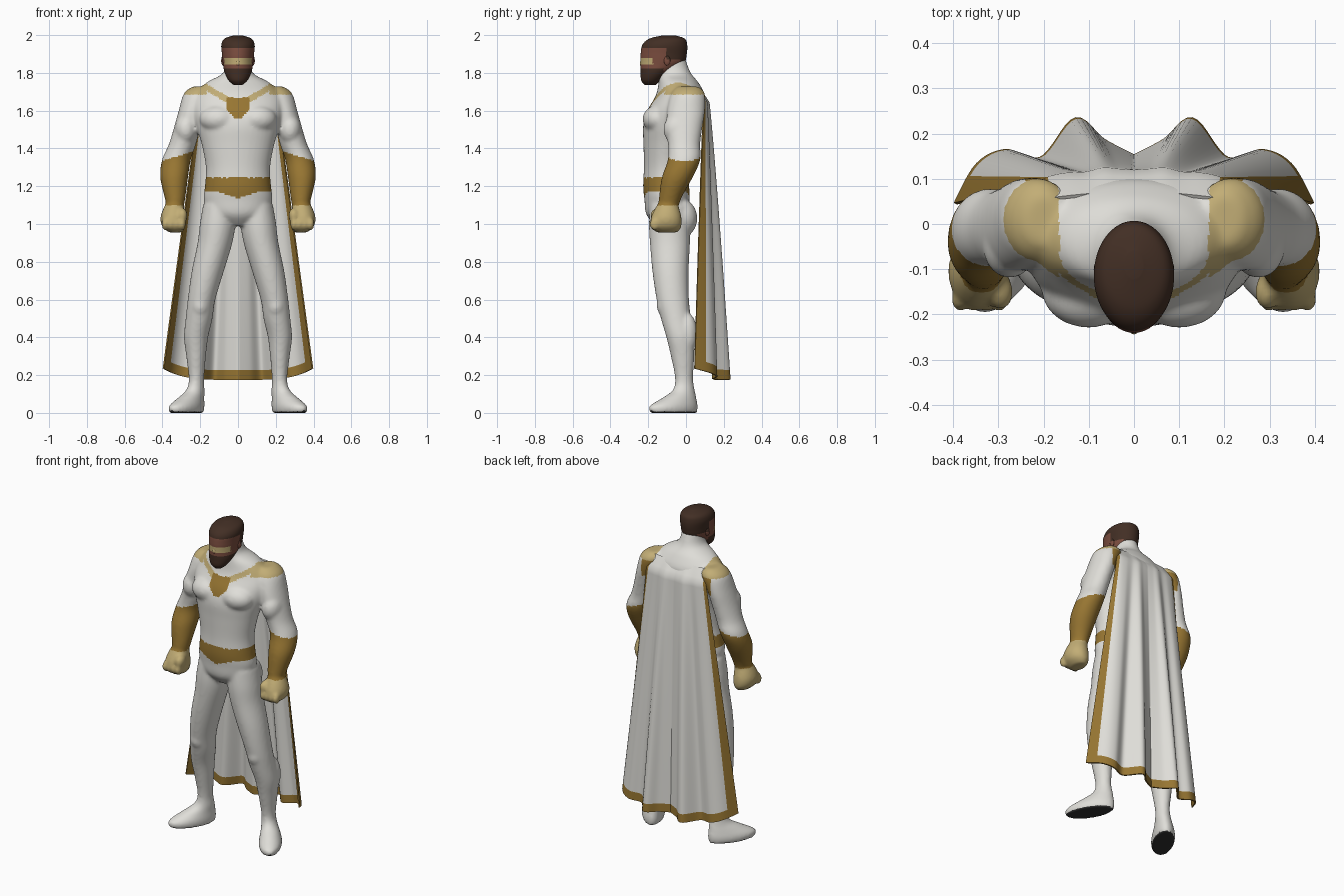
import bpy, bmesh, math
from mathutils import Matrix, Vector

cube = bpy.data.objects.get("Cube")
if cube:
    bpy.data.objects.remove(cube, do_unlink=True)


def material(name, rgb):
    m = bpy.data.materials.new(name)
    m.use_nodes = True
    m.diffuse_color = (*rgb, 1)
    m.node_tree.nodes["Principled BSDF"].inputs["Base Color"].default_value = (*rgb, 1)
    return m


PALETTE = [
    material("white_cloth", (0.74, 0.73, 0.69)),
    material("dark_gold", (0.31, 0.18, 0.032)),
    material("pale_gold", (0.54, 0.42, 0.18)),
    material("skin", (0.20, 0.075, 0.05)),
    material("dark_hair", (0.055, 0.028, 0.018)),
    material("sole_black", (0.03, 0.03, 0.03)),
]
WHITE, GOLD, PALE, SKIN, HAIR, SOLE = range(6)


def spline(keys, steps):
    """Catmull-Rom interpolation through rows of numbers."""
    rows = []
    for i in range(len(keys) - 1):
        a, b, c, d = (keys[max(0, min(len(keys) - 1, i + k))] for k in (-1, 0, 1, 2))
        for s in range(steps):
            t = s / steps
            rows.append([q + 0.5 * t * (r - p + t * (2 * p - 5 * q + 4 * r - w
                         + t * (3 * (q - r) + w - p))) for p, q, r, w in zip(a, b, c, d)])
    return rows + [list(keys[-1])]


def loft(bm, keys, side=1, sides=40, steps=5):
    """Closed skin over ellipses given as x, y, z, half width, half depth, turn."""
    rings = []
    for x, y, z, rx, ry, turn in spline(keys, steps):
        ring = []
        for k in range(sides):
            a = math.tau * k / sides
            u, v = rx * math.cos(a), ry * math.sin(a)
            px = x + u * math.cos(turn) - v * math.sin(turn)
            py = y + u * math.sin(turn) + v * math.cos(turn)
            ring.append(bm.verts.new((side * px, py, z)))
        rings.append(ring)
    for lo, hi in zip(rings, rings[1:]):
        for k in range(sides):
            n = (k + 1) % sides
            bm.faces.new((lo[k], lo[n], hi[n], hi[k]))
    bm.faces.new(rings[0])
    bm.faces.new(rings[-1])


def ball(bm, centre, radii):
    mat = Matrix.Translation(Vector(centre)) @ Matrix.Diagonal((*radii, 1))
    bmesh.ops.create_uvsphere(bm, u_segments=24, v_segments=16, radius=1, matrix=mat)


def finish(bm, name):
    bmesh.ops.recalc_face_normals(bm, faces=bm.faces)
    mesh = bpy.data.meshes.new(name)
    bm.to_mesh(mesh)
    bm.free()
    ob = bpy.data.objects.new(name, mesh)
    bpy.context.collection.objects.link(ob)
    for m in PALETTE:
        mesh.materials.append(m)
    return ob


def apply_modifiers(ob):
    bpy.ops.object.select_all(action="DESELECT")
    bpy.context.view_layer.objects.active = ob
    ob.select_set(True)
    for mod in list(ob.modifiers):
        bpy.ops.object.modifier_apply(modifier=mod.name)


def paint(ob, rule):
    for p in ob.data.polygons:
        p.material_index = rule(p.center, p.normal)
        p.use_smooth = True


# Torso rows: y, z, half width, half depth
TORSO = [(-.10, .99, .06, .06), (-.10, 1.05, .155, .11), (-.10, 1.13, .182, .12),
         (-.105, 1.2, .175, .122), (-.105, 1.3, .17, .118), (-.10, 1.42, .192, .125),
         (-.085, 1.52, .222, .142), (-.06, 1.6, .24, .145), (-.03, 1.68, .235, .13),
         (-.04, 1.75, .165, .105), (-.06, 1.8, .078, .085), (-.08, 1.88, .06, .075)]

# Arm, from shoulder to wrist, then fist: x, y, z, half width, half depth
ARM = [(.20, .01, 1.728, .04, .055), (.21, .01, 1.69, .077, .09), (.245, 0, 1.6, .069, .10),
       (.272, -.01, 1.5, .07, .095), (.295, -.01, 1.42, .072, .085),
       (.326, -.01, 1.34, .076, .086), (.338, -.045, 1.25, .074, .082),
       (.334, -.08, 1.15, .057, .062), (.332, -.092, 1.1, .047, .054)]
FIST = [(.334, -.095, 1.12, .04, .045), (.34, -.10, 1.08, .056, .065),
        (.345, -.105, 1.03, .066, .082), (.34, -.105, .985, .06, .08),
        (.33, -.10, .955, .035, .055)]

# Leg and foot: x, y, z, half width, half depth, turn of the foot
LEG = [(.10, -.09, 1.1, .085, .10, 0), (.108, -.088, 1.0, .094, .108, 0),
       (.122, -.085, .9, .092, .106, 0), (.16, -.082, .75, .085, .096, 0),
       (.193, -.07, .6, .073, .086, 0), (.206, -.053, .5, .071, .08, 0),
       (.222, -.03, .4, .064, .074, 0), (.222, -.018, .3, .052, .062, 0),
       (.22, -.01, .18, .04, .048, .2), (.226, -.012, .12, .045, .062, .5),
       (.248, -.035, .08, .054, .10, .55), (.272, -.066, .035, .066, .145, .55),
       (.272, -.066, 0, .062, .14, .55)]

# Body suit, fused into one skin
bm = bmesh.new()
loft(bm, [(0, *row, 0) for row in TORSO])
for s in (1, -1):
    loft(bm, [(*row, 0) for row in ARM], s)
    loft(bm, [(*row, 0) for row in FIST], s)
    loft(bm, LEG, s)
    ball(bm, (s * .10, -.145, 1.555), (.105, .085, .075))    # chest muscle
    ball(bm, (s * .085, -.02, 1.03), (.085, .08, .10))       # buttock
    ball(bm, (s * .275, -.045, 1.5), (.06, .075, .08))       # biceps
    ball(bm, (s * .20, -.115, .57), (.045, .04, .06))        # knee
    ball(bm, (s * .232, .005, .42), (.05, .055, .11))        # calf
    ball(bm, (s * .295, -.15, 1.045), (.028, .04, .04))      # thumb
    for k in range(4):                                       # knuckles
        ball(bm, (s * (.295 + .03 * k), -.165, 1.0), (.019, .028, .035))
body = finish(bm, "body_suit")
fuse = body.modifiers.new("fuse", "REMESH")
fuse.mode = "VOXEL"
fuse.voxel_size = .0095
relax = body.modifiers.new("relax", "SMOOTH")
relax.factor = .5
relax.iterations = 7
apply_modifiers(body)


def suit_colour(c, n):
    x, y, z = abs(c.x), c.y, c.z
    if z < .02 and n.z < -.5:
        return SOLE
    if x > .215 and z < 1.1 and z > .9:
        return PALE                                          # gloves
    if x > .225 and 1.1 <= z < 1.38 - .3 * (x - .25):
        return GOLD                                          # gauntlets
    if x < .21 and 1.17 - .035 * max(0, 1 - x / .1) < z < 1.245:
        return GOLD                                          # belt
    if y < -.05 and 1.56 < z < 1.67 and x < min(.06, .02 + .9 * (z - 1.56)):
        return GOLD                                          # chest badge
    if y < -.04 and .045 < x < .18 and abs(z - 1.66 - .6 * (x - .06)) < .018:
        return PALE                                          # collar bands
    if x > .165 and z > 1.685:
        return PALE                                          # shoulder pads
    if x > .17 and y > .045 and 1.58 < z:
        return GOLD if x < .24 else WHITE                    # cape straps
    return WHITE


paint(body, suit_colour)

# Head with hair, beard and eye mask
HEAD = [(-.19, 1.735, .022, .028), (-.185, 1.76, .05, .052), (-.162, 1.8, .07, .078),
        (-.126, 1.85, .08, .114), (-.118, 1.9, .085, .122), (-.112, 1.95, .088, .118),
        (-.10, 1.982, .07, .092), (-.09, 1.999, .02, .03)]
bm = bmesh.new()
loft(bm, [(0, *row, 0) for row in HEAD], sides=64, steps=10)
ball(bm, (0, -.226, 1.85), (.013, .018, .024))               # nose
for s in (1, -1):
    ball(bm, (s * .08, -.10, 1.865), (.009, .017, .026))     # ear
head = finish(bm, "head")


def head_colour(c, n):
    if c.z > 1.93 or (c.y > -.105 and c.z > 1.87):
        return HAIR
    if c.y > -.03 and c.z > 1.845:
        return HAIR
    if c.y < -.12 and c.z < 1.825:
        return HAIR                                          # beard
    if c.y < -.175 and 1.845 < c.z < 1.882:
        return PALE                                          # eye mask
    return SKIN


paint(head, head_colour)

# Cape: a hanging sheet whose folds deepen toward the hem
HEM = [(0, .15), (.17, .185), (.33, .232), (.52, .145), (.72, .162), (.88, .13), (1, .045)]
FOLDS = spline(HEM, 8)


def fold_depth(u):
    for (u0, y0), (u1, y1) in zip(FOLDS, FOLDS[1:]):
        if u <= u1 + 1e-6:
            return y0 + (y1 - y0) * (u - u0) / max(u1 - u0, 1e-6)
    return FOLDS[-1][1]


COLS, ROWS = 80, 60
bm = bmesh.new()
grid = []
for r in range(ROWS + 1):
    t = r / ROWS
    row = []
    for c in range(COLS + 1):
        u = 2 * c / COLS - 1
        top = .113 - .015 * u * u - .045 * max(0, 1 - t / .05)
        y = top + (fold_depth(abs(u)) - top) * t ** .85
        z = 1.72 + (.175 + .06 * u ** 4 - 1.72) * t
        row.append(bm.verts.new((u * (.195 + .2 * t), y, z)))
    grid.append(row)
for r in range(ROWS):
    for c in range(COLS):
        face = bm.faces.new((grid[r][c], grid[r][c + 1], grid[r + 1][c + 1], grid[r + 1][c]))
        edge = abs(2 * (c + .5) / COLS - 1)
        face.material_index = GOLD if edge > .92 or r >= ROWS - 2 else WHITE
        face.smooth = True
cape = finish(bm, "cape")
thick = cape.modifiers.new("thickness", "SOLIDIFY")
thick.thickness = .008
thick.offset = 0
apply_modifiers(cape)
bpy.ops.object.shade_smooth_by_angle(angle=math.radians(50))
